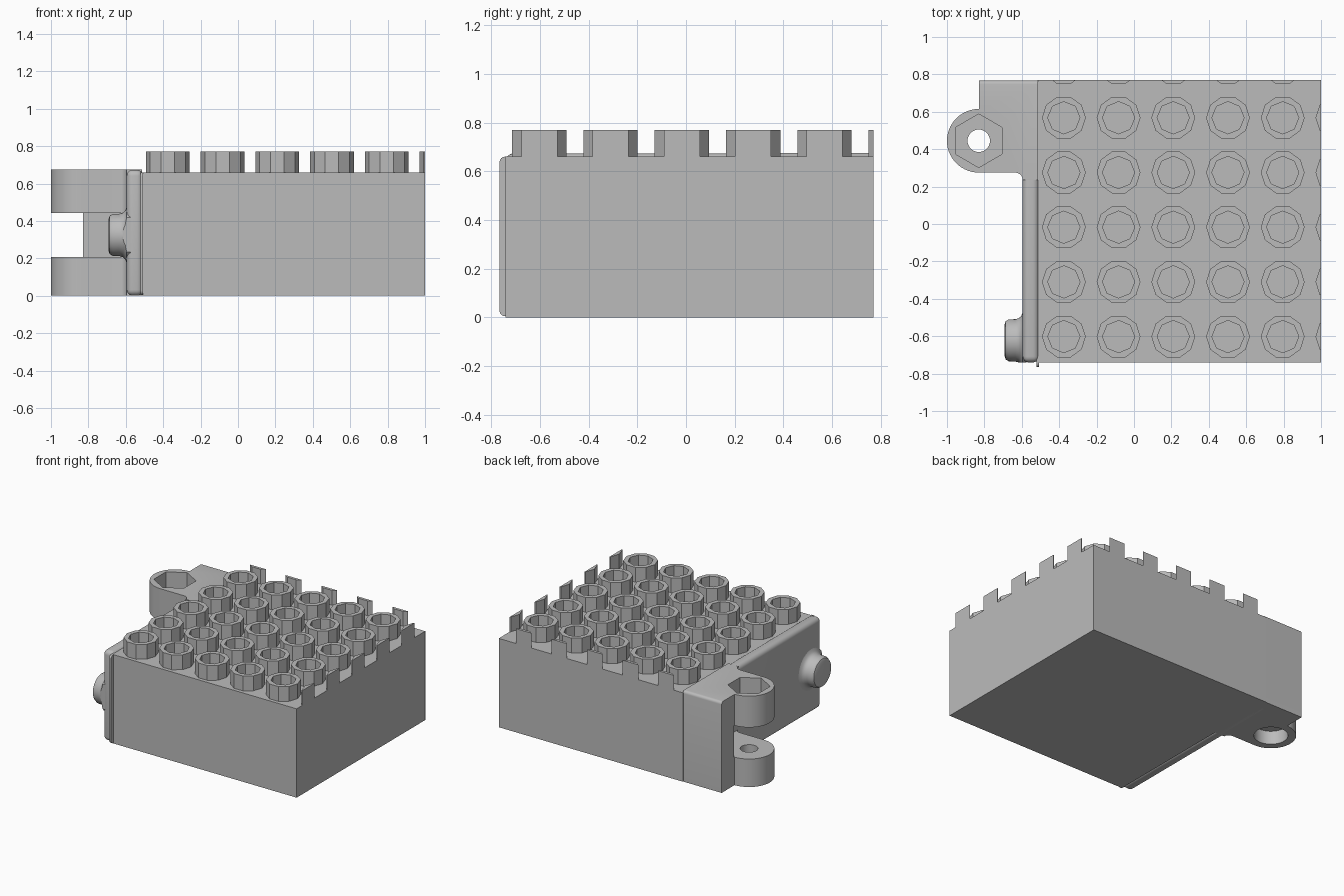
import bpy, bmesh, math
from mathutils import Matrix, Vector

if "Cube" in bpy.data.objects:
    bpy.data.objects.remove(bpy.data.objects["Cube"], do_unlink=True)

grey = bpy.data.materials.new("plain grey")
grey.use_nodes = True
colour = (0.5, 0.5, 0.5, 1)
grey.diffuse_color = colour
grey.node_tree.nodes["Principled BSDF"].inputs["Base Color"].default_value = colour

RIGHT, BACK, FRONT = 1.0, 0.77, -0.74   # block limits
PLATE = -0.595                          # outer face of the side plate
TOP, ARM_TOP = 0.66, 0.675
HINGE = (-0.83, 0.445)                  # hinge axis


def finish(name, bm, smooth=False):
    bmesh.ops.recalc_face_normals(bm, faces=bm.faces)
    mesh = bpy.data.meshes.new(name)
    bm.to_mesh(mesh)
    bm.free()
    mesh.materials.append(grey)
    obj = bpy.data.objects.new(name, mesh)
    bpy.context.collection.objects.link(obj)
    if smooth:
        shade(obj)
    return obj


def shade(obj):
    bpy.ops.object.select_all(action='DESELECT')
    obj.select_set(True)
    bpy.context.view_layer.objects.active = obj
    bpy.ops.object.shade_smooth_by_angle(angle=math.radians(35))


def box(x0, x1, y0, y1, z0, z1):
    bm = bmesh.new()
    size = Matrix.Diagonal((x1 - x0, y1 - y0, z1 - z0, 1))
    mid = Matrix.Translation(((x0 + x1) / 2, (y0 + y1) / 2, (z0 + z1) / 2))
    bmesh.ops.create_cube(bm, size=1, matrix=mid @ size)
    return bm


def ring(radius, sides, turn=0):
    steps = [math.tau * i / sides + turn for i in range(sides)]
    return [(radius * math.cos(a), radius * math.sin(a)) for a in steps]


def prism(points, z0, z1):
    bm = bmesh.new()
    face = bm.faces.new([bm.verts.new((x, y, z0)) for x, y in points])
    top = bmesh.ops.extrude_face_region(bm, geom=[face], use_keep_orig=True)
    moved = [v for v in top["geom"] if isinstance(v, bmesh.types.BMVert)]
    bmesh.ops.translate(bm, verts=moved, vec=(0, 0, z1 - z0))
    return bm


def lathe(profile, sides):
    """Spin (radius, height) points about z."""
    bm = bmesh.new()
    verts = [bm.verts.new((r, 0, h)) for r, h in profile]
    edges = [bm.edges.new(pair) for pair in zip(verts, verts[1:])]
    bmesh.ops.spin(bm, geom=verts + edges, cent=(0, 0, 0), axis=(0, 0, 1),
                   angle=math.tau, steps=sides)
    bmesh.ops.remove_doubles(bm, verts=bm.verts, dist=1e-4)
    return bm


def clip(bm, point, normal):
    geom = bm.verts[:] + bm.edges[:] + bm.faces[:]
    cut = bmesh.ops.bisect_plane(bm, geom=geom, plane_co=point, plane_no=normal,
                                 clear_outer=True)["geom_cut"]
    edges = [e for e in cut if isinstance(e, bmesh.types.BMEdge)]
    if edges:
        bmesh.ops.contextual_create(bm, geom=edges)


def carve(obj, cutter):
    mod = obj.modifiers.new("cut", 'BOOLEAN')
    mod.operation, mod.solver, mod.object = 'DIFFERENCE', 'EXACT', cutter
    bpy.context.view_layer.objects.active = obj
    bpy.ops.object.modifier_apply(modifier=mod.name)
    bpy.data.objects.remove(cutter, do_unlink=True)


# Main block
finish("block", box(-0.515, RIGHT, FRONT, BACK, 0, TOP))


# Hollow studs: ten-sided outside, eight-sided hole
def stud(x, y):
    bm = prism(ring(0.117, 10), TOP - 0.005, BACK)
    obj = finish("stud", bm)
    carve(obj, finish("stud_hole", prism(ring(0.086, 8), TOP, 0.9)))
    bm = bmesh.new()
    bm.from_mesh(obj.data)
    bmesh.ops.translate(bm, verts=bm.verts, vec=(x, y, 0))
    clip(bm, (RIGHT, 0, 0), (1, 0, 0))
    clip(bm, (0, BACK, 0), (0, 1, 0))
    bm.to_mesh(obj.data)
    bm.free()


for i in range(6):
    for j in range(6):
        if i + j < 10:
            stud(-0.375 + 0.2925 * i, -0.602 + 0.2925 * j)

# Rounded side plate
bm = box(PLATE, -0.508, FRONT, 0.72, 0, ARM_TOP - 0.002)
bmesh.ops.bevel(bm, geom=bm.edges[:], offset=0.032, segments=5, profile=0.5,
                affect='EDGES')
finish("side_plate", bm, True)

# Thin lip at the front end of the plate
bm = box(-0.522, -0.507, -0.765, FRONT + 0.04, 0.005, 0.66)
corners = [e for e in bm.edges if all(v.co.y < FRONT for v in e.verts)
           and abs(e.verts[0].co.x - e.verts[1].co.x) > 0.001]
bmesh.ops.bevel(bm, geom=corners, offset=0.022, segments=4, profile=0.5,
                affect='EDGES')
finish("front_lip", bm, True)

# Round locating peg, flared at its base and trimmed at the front
profile = [(0, 0.097), (0.085, 0.097), (0.102, 0.091), (0.112, 0.075),
           (0.113, 0.04), (0.118, 0.022), (0.13, 0.008), (0.15, 0), (0.15, -0.02)]
bm = lathe(profile, 40)
place = Matrix.Translation((PLATE, -0.622, 0.325)) @ Matrix.Rotation(-math.pi / 2, 4, 'Y')
bmesh.ops.transform(bm, matrix=place, verts=bm.verts)
clip(bm, (0, FRONT, 0), (0, -1, 0))
finish("locating_peg", bm, True)

# Hinge arm: round nose, filleted into the plate
hx, hy = HINGE
nose = [(hx + 0.17 * math.cos(a), hy + 0.17 * math.sin(a))
        for a in (math.pi * (0.5 + i / 28) for i in range(29))]
fillet = [(PLATE - 0.04 + 0.04 * math.sin(a), hy - 0.21 + 0.04 * math.cos(a))
          for a in (math.pi * i / 12 for i in range(7))]
arm_bm = prism(nose + fillet + [(-0.512, hy - 0.21), (-0.512, BACK - 0.003),
                                (hx, BACK - 0.003)], 0, ARM_TOP)
rim = [e for e in arm_bm.edges
       if all(v.co.z > 0.6 and v.co.y > 0.7 for v in e.verts)]
bmesh.ops.bevel(arm_bm, geom=rim, offset=0.02, segments=4, profile=0.5, affect='EDGES')
arm = finish("hinge_arm", arm_bm)


def hinge_cut(points, z0, z1):
    carve(arm, finish("hinge_cutter", prism([(hx + x, hy + y) for x, y in points], z0, z1)))


# Knuckle gap, bolt hole, hexagonal nut seat and round counterbore
carve(arm, finish("gap_cutter", box(-1.1, PLATE - 0.004, 0.1, 0.62, 0.208, 0.443)))
hinge_cut(ring(0.06, 32), -0.1, 0.8)
hinge_cut(ring(0.143, 6, math.pi / 6), 0.55, 0.8)
hinge_cut(ring(0.115, 40), -0.1, 0.1)
shade(arm)
